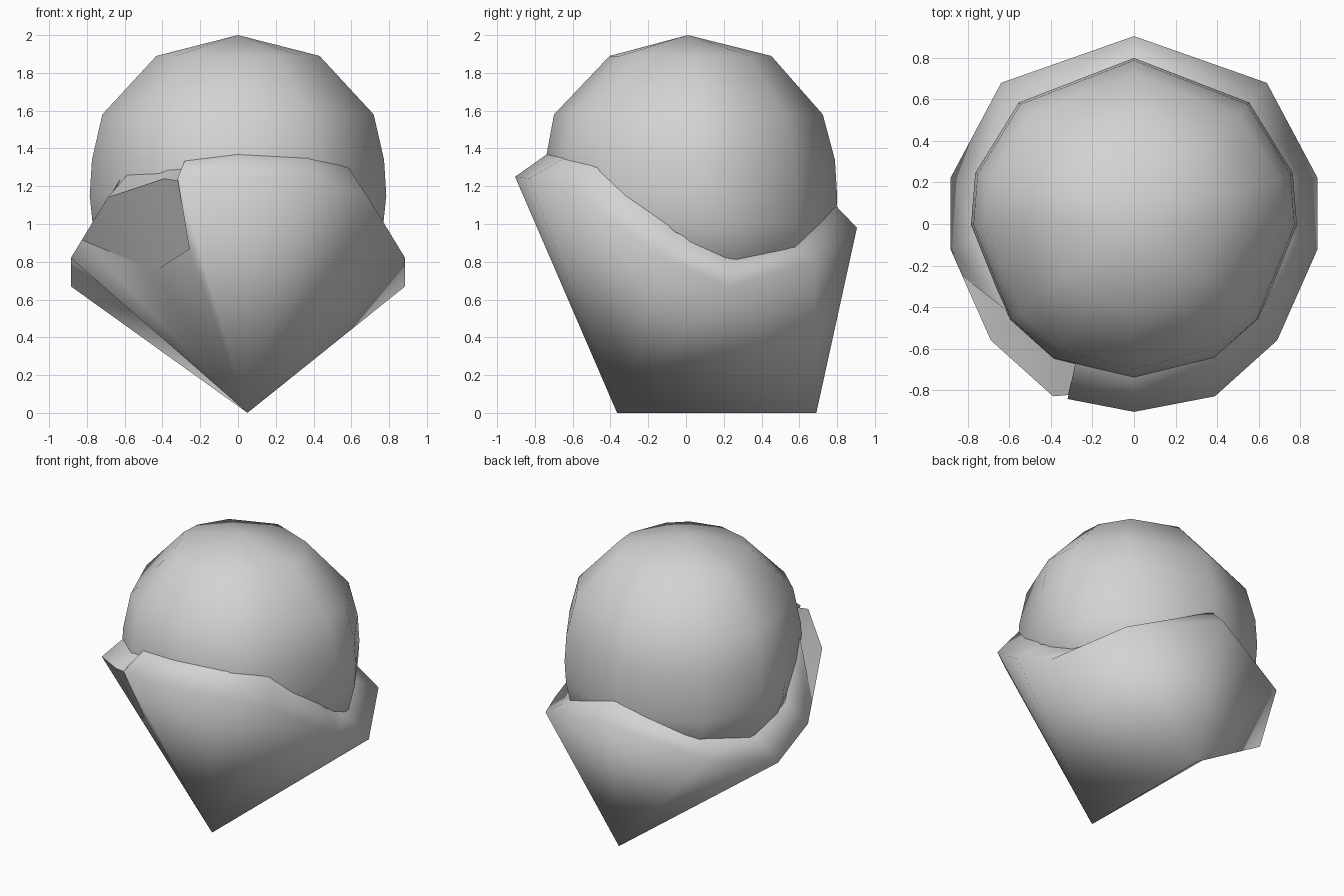
import bpy, bmesh, math
from mathutils import Vector

cube = bpy.data.objects.get("Cube")
if cube:
    bpy.data.objects.remove(cube, do_unlink=True)

grey = bpy.data.materials.new("light_grey")
grey.use_nodes = True
colour = (0.65, 0.65, 0.65, 1)
grey.diffuse_color = colour
grey.node_tree.nodes["Principled BSDF"].inputs["Base Color"].default_value = colour


def make_object(name, bm, angle):
    mesh = bpy.data.meshes.new(name)
    bm.to_mesh(mesh)
    bm.free()
    obj = bpy.data.objects.new(name, mesh)
    bpy.context.collection.objects.link(obj)
    mesh.materials.append(grey)
    bpy.ops.object.select_all(action='DESELECT')
    obj.select_set(True)
    bpy.context.view_layer.objects.active = obj
    bpy.ops.object.shade_smooth_by_angle(angle=math.radians(angle))


def full_ring(half):
    """Mirror a front-to-back half ring into a closed ring."""
    return half + [(-p[0], *p[1:]) for p in half[-2:0:-1]]


# Ball: twelve columns, rings of (scale, y shift, height)
columns = full_ring([(0, -0.78), (0.39, -0.68), (0.60, -0.49), (0.785, -0.03),
                     (0.765, 0.22), (0.555, 0.56), (0, 0.775)])
profile = [(0.55, 0.025, 1.89), (0.915, 0.015, 1.58), (0.985, 0.025, 1.34),
           (1.0, 0.025, 1.15), (0.98, 0.035, 1.0), (0.90, 0.07, 0.8), (0.5, 0.1, 0.6)]
bm = bmesh.new()
rings = [[bm.verts.new((x * s, dy + y * s, z)) for x, y in columns] for s, dy, z in profile]
top = bm.verts.new((0, 0.01, 2.0))
for k in range(12):
    j = (k + 1) % 12
    bm.faces.new((rings[0][k], rings[0][j], top))
    for low, high in zip(rings[1:], rings[:-1]):
        bm.faces.new((low[k], low[j], high[j], high[k]))
bm.faces.new(rings[-1][::-1])
make_object("ball", bm, 70)

# Wrap rings, front to back
outer_pts = full_ring([(0, -0.905, 1.25), (0.39, -0.83, 1.24), (0.69, -0.56, 1.14),
                       (0.885, -0.12, 0.82), (0.885, 0.22, 0.67), (0.64, 0.68, 0.80),
                       (0, 0.905, 0.98)])
inner_pts = full_ring([(0, -0.735, 1.37), (0.37, -0.63, 1.36), (0.57, -0.45, 1.32),
                       (0.745, -0.06, 0.96), (0.70, 0.21, 0.82), (0.52, 0.55, 0.88),
                       (0, 0.79, 1.10)])
FRONT_TIP, BACK_TIP = Vector((0.05, -0.365, 0)), Vector((0.05, 0.69, 0))
# Points on the front wall where the open fold is cut
PANEL_EDGE = FRONT_TIP.lerp(Vector(outer_pts[11]), 0.70)
FOLD_LOW = FRONT_TIP.lerp(Vector(outer_pts[10]), 0.66)
FOLD_SIDE = Vector(outer_pts[9]).lerp(Vector(outer_pts[10]), 0.30)

bm = bmesh.new()
outer = [bm.verts.new(p) for p in outer_pts]
inner = [bm.verts.new(p) for p in inner_pts]
front_tip, back_tip = bm.verts.new(FRONT_TIP), bm.verts.new(BACK_TIP)
edge, low, side = [bm.verts.new(p) for p in (PANEL_EDGE, FOLD_LOW, FOLD_SIDE)]

# The front panel ends just short of one column, leaving the fold open
outer[11].co = (-0.32, -0.843, 1.242)
inner[11].co = (-0.28, -0.66, 1.34)

# Rim strip leaning in to the ball, and walls folding down to the bottom ridge
for i in range(12):
    j = (i + 1) % 12
    if i not in (9, 10):
        bm.faces.new((outer[i], outer[j], inner[j], inner[i]))
    if i in (3, 8):
        near, far = (front_tip, back_tip) if i == 3 else (back_tip, front_tip)
        bm.faces.new((near, far, outer[j], outer[i]))
    elif i not in (9, 10):
        bm.faces.new((back_tip if 4 <= i <= 7 else front_tip, outer[j], outer[i]))

# Rim beside the fold and the lower panel below it
bm.faces.new((outer[9], side, inner[10], inner[9]))
for p, q in ((edge, outer[11]), (low, edge), (side, low), (outer[9], side)):
    bm.faces.new((front_tip, q, p) if p is not edge else (front_tip, outer[11], edge))
loose = [v for v in bm.verts if not v.link_faces]
for v in loose:
    bm.verts.remove(v)
bmesh.ops.recalc_face_normals(bm, faces=bm.faces[:])
make_object("wrap", bm, 180)

# Inner cloth showing through the open fold, tucked behind the front panel
bm = bmesh.new()
b, c, low, side, tuck_top, tuck_low, rim_a, rim_b, rim_c = [bm.verts.new(p) for p in (
    outer_pts[10], outer_pts[11], FOLD_LOW, FOLD_SIDE, (-0.27, -0.82, 1.22),
    PANEL_EDGE + Vector((0.04, 0.05, 0)), (-0.57, -0.45, 1.28), (-0.37, -0.63, 1.29),
    (-0.24, -0.66, 1.30))]
for f in ((b, side, low), (b, low, c), (c, low, tuck_low, tuck_top),
          (b, c, rim_b, rim_a), (c, tuck_top, rim_c, rim_b), (side, b, rim_a)):
    bm.faces.new(f)
make_object("inner_fold", bm, 60)
